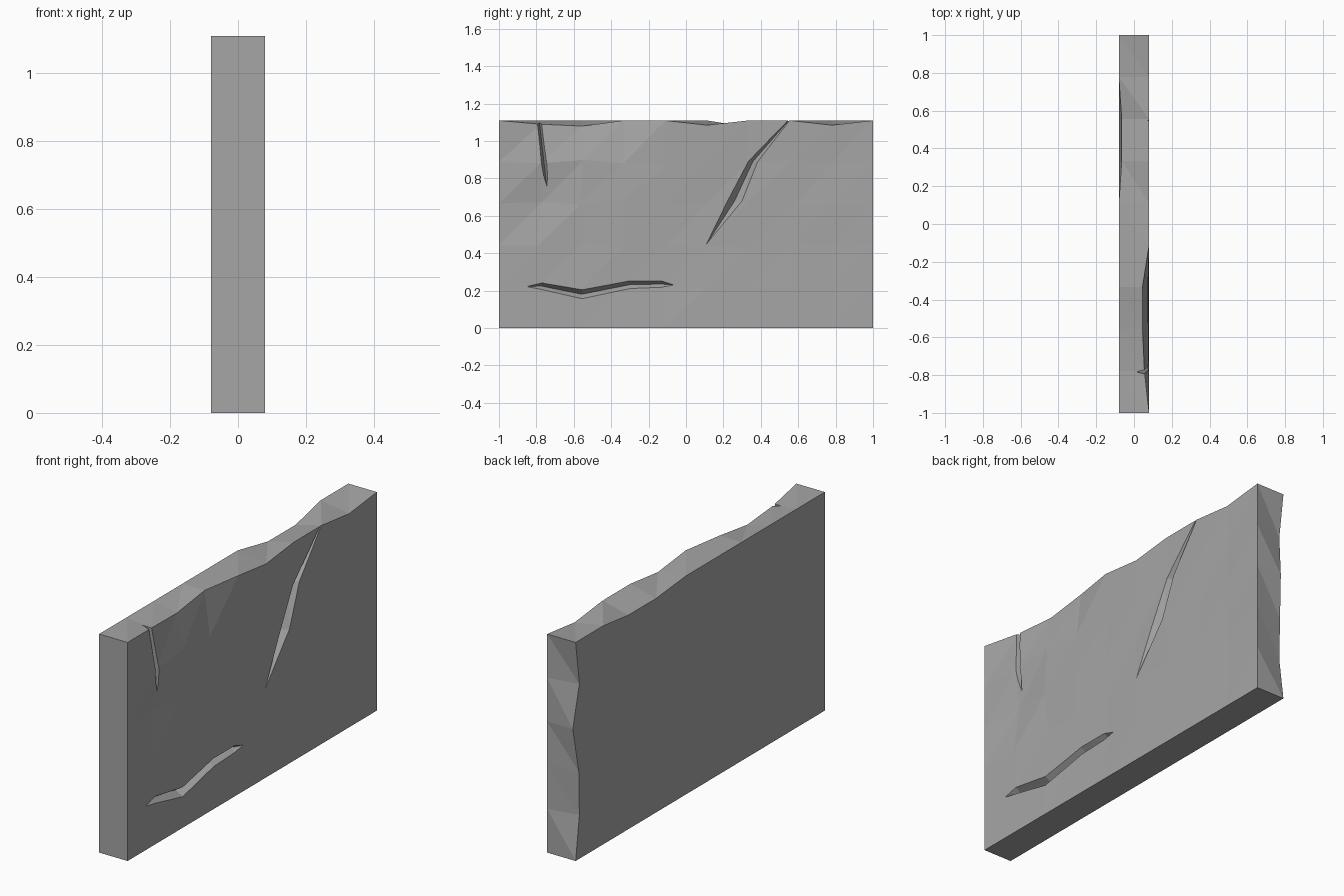
import bpy, bmesh, random

if "Cube" in bpy.data.objects:
    bpy.data.objects.remove(bpy.data.objects["Cube"])

random.seed(4)
NY, NZ = 9, 5
HX, H = 0.08, 1.11

stone = bpy.data.materials.new("stone_grey")
stone.diffuse_color = (0.38, 0.38, 0.38, 1)
stone.use_nodes = True
stone.node_tree.nodes["Principled BSDF"].inputs["Base Color"].default_value = stone.diffuse_color

# chipped rim vertices: (side, column, row) -> offset
chips = {
    (1, 1, 5): (-0.025, 0, -0.02), (1, 2, 5): (-0.035, 0, -0.03),
    (1, 3, 5): (-0.035, 0, 0), (1, 5, 5): (0, 0, -0.025),
    (1, 8, 5): (0, 0, -0.025), (-1, 6, 5): (0.015, 0, -0.035),
    (-1, 7, 5): (0.015, 0, -0.035),
    (-1, 9, 1): (0, -0.03, 0), (-1, 9, 2): (0, -0.025, 0),
    (-1, 9, 3): (0.016, 0, 0), (-1, 9, 4): (0, -0.03, 0),
    (1, 1, 3): (-0.015, 0, 0),
}


def finish(name, bm):
    bmesh.ops.recalc_face_normals(bm, faces=bm.faces)
    me = bpy.data.meshes.new(name)
    bm.to_mesh(me)
    bm.free()
    me.materials.append(stone)
    ob = bpy.data.objects.new(name, me)
    bpy.context.collection.objects.link(ob)
    return ob


# slab: two gridded faces joined around the rim
bm = bmesh.new()
v = {}
for s in (-1, 1):
    for i in range(NY + 1):
        for j in range(NZ + 1):
            dx, dy, dz = chips.get((s, i, j), (0, 0, 0))
            if s == 1 and 0 < i < NY and 0 < j < NZ:
                dx -= random.uniform(0, 0.007)
                dy += random.uniform(-0.015, 0.015)
                dz += random.uniform(-0.015, 0.015)
            v[s, i, j] = bm.verts.new((s * HX + dx, -1 + 2 * i / NY + dy, H * j / NZ + dz))
for s in (-1, 1):
    for i in range(NY):
        for j in range(NZ):
            q = [v[s, i, j], v[s, i + 1, j], v[s, i + 1, j + 1], v[s, i, j + 1]]
            bm.faces.new(q[:3])
            bm.faces.new([q[0], q[2], q[3]])
rim = ([(i, 0) for i in range(NY)] + [(NY, j) for j in range(NZ)]
       + [(i, NZ) for i in range(NY, 0, -1)] + [(0, j) for j in range(NZ, 0, -1)])
for a, b in zip(rim, rim[1:] + rim[:1]):
    bm.faces.new([v[(-1, *a)], v[(-1, *b)], v[(1, *b)]])
    bm.faces.new([v[(-1, *a)], v[(1, *b)], v[(1, *a)]])
slab = finish("stone_slab", bm)


# V-shaped crack cutter; stations are (y1, z1, y2, z2, depth)
def crack(name, stations):
    bm = bmesh.new()
    rings = []
    for y1, z1, y2, z2, d in stations:
        pts = [(0.12, y1, z1), (0.12, y2, z2), (0.079, y2, z2),
               (0.079 - d, (y1 + y2) / 2, (z1 + z2) / 2), (0.079, y1, z1)]
        rings.append([bm.verts.new(p) for p in pts])
    for r, t in zip(rings, rings[1:]):
        for k in range(5):
            n = (k + 1) % 5
            bm.faces.new([r[k], r[n], t[n], t[k]])
    bm.faces.new(rings[0])
    bm.faces.new(rings[-1][::-1])
    bmesh.ops.triangulate(bm, faces=bm.faces)
    ob = finish(name, bm)
    ob.hide_render = True
    ob.hide_set(True)
    m = slab.modifiers.new(name, 'BOOLEAN')
    m.operation = 'DIFFERENCE'
    m.solver = 'EXACT'
    m.object = ob
    return ob


cutters = [
    crack("diagonal_crack_cutter", [
        (0.555, 1.12, 0.561, 1.12, 0.006), (0.33, 0.89, 0.385, 0.89, 0.045),
        (0.22, 0.68, 0.30, 0.68, 0.045), (0.108, 0.45, 0.113, 0.45, 0.004)]),
    crack("corner_crack_cutter", [
        (-0.807, 1.14, -0.77, 1.14, 0.07), (-0.765, 0.82, -0.738, 0.82, 0.04),
        (-0.743, 0.74, -0.739, 0.74, 0.006)]),
    crack("low_crack_cutter", [
        (-0.845, 0.224, -0.845, 0.22, 0.004), (-0.77, 0.242, -0.78, 0.208, 0.03),
        (-0.556, 0.205, -0.556, 0.157, 0.04), (-0.30, 0.256, -0.30, 0.208, 0.04),
        (-0.13, 0.256, -0.13, 0.215, 0.03), (-0.065, 0.232, -0.065, 0.228, 0.004)]),
]

# bake the cracks into the slab and drop the cutters
dg = bpy.context.evaluated_depsgraph_get()
baked = bpy.data.meshes.new_from_object(slab.evaluated_get(dg))
slab.modifiers.clear()
slab.data = baked
for c in cutters:
    bpy.data.objects.remove(c)
